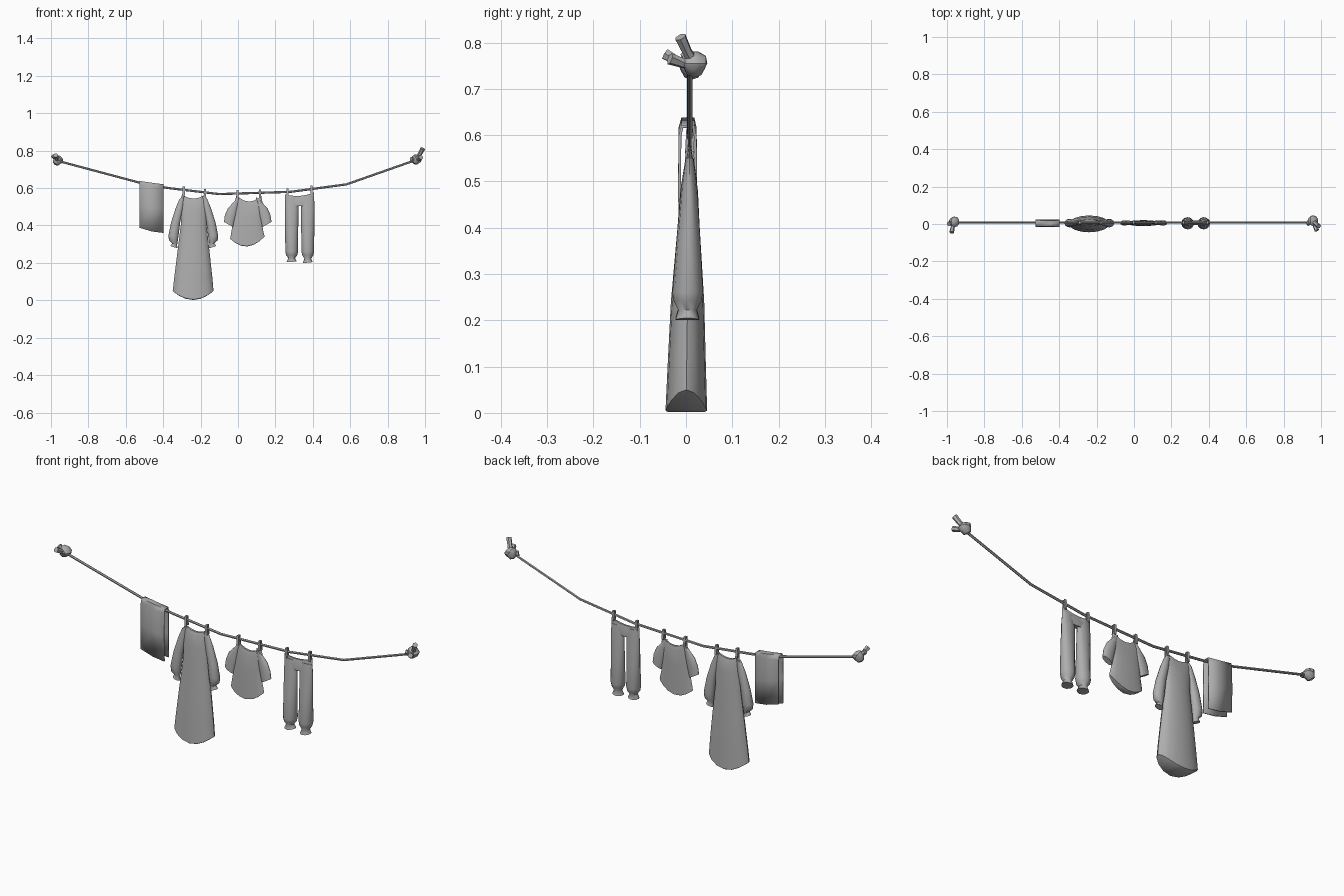
import bpy, bmesh, math
from mathutils import Vector

if "Cube" in bpy.data.objects:
    bpy.data.objects.remove(bpy.data.objects["Cube"])

GREY = 0.42
mat = bpy.data.materials.new("plain grey")
mat.use_nodes = True
mat.diffuse_color = (GREY, GREY, GREY, 1)
mat.node_tree.nodes["Principled BSDF"].inputs["Base Color"].default_value = (GREY, GREY, GREY, 1)


def finish(name, bm, angle=50):
    bmesh.ops.recalc_face_normals(bm, faces=bm.faces)
    mesh = bpy.data.meshes.new(name)
    bm.to_mesh(mesh)
    bm.free()
    mesh.materials.append(mat)
    obj = bpy.data.objects.new(name, mesh)
    bpy.context.collection.objects.link(obj)
    bpy.ops.object.select_all(action='DESELECT')
    obj.select_set(True)
    bpy.context.view_layer.objects.active = obj
    bpy.ops.object.shade_smooth_by_angle(angle=math.radians(angle))
    return obj


def cloth(name, rings, n=16):
    """Loft of oval rings: x, z, half width, half depth, sag, tilt."""
    bm = bmesh.new()
    loops = []
    for x, z, rx, ry, sag, tilt in rings:
        loop = []
        for i in range(n):
            a = math.tau * i / n
            u, v = math.cos(a), math.sin(a)
            dz = tilt * u - sag * (1 - u * u)
            loop.append(bm.verts.new((x + rx * u, 0.014 * z + ry * v, z + dz)))
        loops.append(loop)
    for a, b in zip(loops, loops[1:]):
        for i in range(n):
            j = (i + 1) % n
            bm.faces.new((a[i], a[j], b[j], b[i]))
    # close both ends with strips running front to back
    for loop in (loops[0], loops[-1]):
        for i in range(n // 2):
            strip = [loop[i], loop[i + 1], loop[n - 1 - i], loop[-i]]
            bm.faces.new(list(dict.fromkeys(strip)))
    return finish(name, bm)


def tube(name, points, radii, sides=6):
    """Round tube through points in space."""
    bm = bmesh.new()
    pts = [Vector(p) for p in points]
    loops = []
    for k, p in enumerate(pts):
        d = (pts[min(k + 1, len(pts) - 1)] - pts[max(k - 1, 0)]).normalized()
        side = d.cross(Vector((0.1, 1, 0.2))).normalized()
        up = d.cross(side)
        angles = [math.tau * i / sides for i in range(sides)]
        loops.append([bm.verts.new(p + radii[k] * (side * math.cos(a) + up * math.sin(a)))
                      for a in angles])
    for a, b in zip(loops, loops[1:]):
        for i in range(sides):
            j = (i + 1) % sides
            bm.faces.new((a[i], a[j], b[j], b[i]))
    bm.faces.new(loops[0])
    bm.faces.new(loops[-1])
    return finish(name, bm)


# Sagging rope
ROPE_Y = 0.008
rope = [(-0.95, 0.742), (-0.5, 0.622), (-0.37, 0.6), (-0.1, 0.568),
        (0.28, 0.58), (0.58, 0.62), (0.95, 0.75)]
tube("rope", [(x, ROPE_Y, z) for x, z in rope], [0.006] * len(rope))


def rope_height(x):
    for (x0, z0), (x1, z1) in zip(rope, rope[1:]):
        if x <= x1:
            return z0 + (z1 - z0) * (x - x0) / (x1 - x0)


# Knots with loose ends
def knot(name, centre, tails):
    bm = bmesh.new()
    bmesh.ops.create_icosphere(bm, subdivisions=2, radius=0.028)
    for v in bm.verts:
        v.co = v.co * (1 + 0.1 * math.sin(90 * v.co.x + 150 * v.co.z)) + Vector(centre)
    finish(name, bm, 30)
    c = Vector(centre)
    for i, tip in enumerate(tails):
        t = Vector(tip)
        mid = c.lerp(t, 0.5) + Vector((0, 0, -0.004))
        tube(f"{name}_tail_{i + 1}", [c, mid, t], [0.014, 0.011, 0.013], 6)


knot("right_knot", (-0.963, 0.012, 0.75), [(-0.975, -0.045, 0.775), (-0.99, 0, 0.775)])
knot("left_knot", (0.955, 0.018, 0.755), [(0.988, -0.012, 0.812), (0.978, -0.035, 0.765),
                                         (0.925, 0, 0.755)])

# Towel folded over the rope
bm = bmesh.new()
columns = [(-0.527, 0.636, 0.388), (-0.46, 0.626, 0.368), (-0.398, 0.618, 0.36)]
rows = []
for x, top, low in columns:
    profile = [(-0.013, low), (-0.014, (top + low) / 2), (-0.013, top - 0.02), (-0.008, top),
               (0.016, top), (0.02, top - 0.02), (0.021, (top + low) / 2), (0.02, low + 0.008)]
    rows.append([bm.verts.new((x, y, z)) for y, z in profile])
for a, b in zip(rows, rows[1:]):
    for i in range(len(a) - 1):
        bm.faces.new((a[i], a[i + 1], b[i + 1], b[i]))
towel = finish("towel", bm)
solid = towel.modifiers.new("thickness", 'SOLIDIFY')
solid.thickness = 0.006
solid.offset = 0

# Long dress
cloth("dress_body", [
    (-0.237, 0.566, 0.062, 0.006, 0.022, 0), (-0.237, 0.54, 0.07, 0.012, 0.01, 0),
    (-0.237, 0.48, 0.068, 0.019, 0, 0), (-0.237, 0.4, 0.069, 0.024, 0, 0),
    (-0.238, 0.24, 0.088, 0.036, 0, 0), (-0.239, 0.12, 0.102, 0.041, 0.01, 0),
    (-0.24, 0.05, 0.109, 0.045, 0.045, 0), (-0.24, 0.044, 0.102, 0.04, 0.042, 0)])
for name, s in (("right", -1), ("left", 1)):
    x = -0.239
    cloth(f"dress_{name}_sleeve", [
        (x + s * 0.06, 0.55, 0.014, 0.008, 0, -s * 0.008),
        (x + s * 0.073, 0.5, 0.022, 0.014, 0, -s * 0.008),
        (x + s * 0.094, 0.42, 0.025, 0.019, 0, -s * 0.004),
        (x + s * 0.106, 0.345, 0.027, 0.023, 0, 0),
        (x + s * 0.107, 0.315, 0.023, 0.02, 0, s * 0.005),
        (x + s * 0.1, 0.3, 0.013, 0.012, 0, s * 0.005),
        (x + s * 0.103, 0.284, 0.019, 0.016, 0, s * 0.006)], 12)

# Short shirt
cloth("shirt_body", [
    (0.058, 0.56, 0.066, 0.005, 0.032, -0.002), (0.056, 0.52, 0.076, 0.01, 0.01, 0),
    (0.05, 0.44, 0.077, 0.013, 0, 0), (0.05, 0.38, 0.083, 0.015, 0.01, 0),
    (0.05, 0.335, 0.092, 0.016, 0.045, 0.006), (0.05, 0.33, 0.086, 0.012, 0.042, 0.006)])
for name, s in (("right", -1), ("left", 1)):
    x = 0.052
    cloth(f"shirt_{name}_sleeve", [
        (x + s * 0.058, 0.54, 0.014, 0.006, 0, -s * 0.012),
        (x + s * 0.078, 0.5, 0.028, 0.011, 0, -s * 0.008),
        (x + s * 0.093, 0.45, 0.029, 0.013, 0, s * 0.006),
        (x + s * 0.102, 0.405, 0.025, 0.014, 0, s * 0.014)], 12)

# Gathered trousers
cloth("trousers_waist", [
    (0.329, 0.572, 0.077, 0.005, 0.014, 0.005), (0.329, 0.535, 0.078, 0.012, 0.004, 0),
    (0.329, 0.505, 0.07, 0.012, 0, 0)])
for name, x, drop in (("right", 0.287, 0), ("left", 0.373, 0.004)):
    cloth(f"trousers_{name}_leg", [
        (x, 0.55, 0.034, 0.009, 0, 0), (x, 0.49, 0.036, 0.017, 0, 0),
        (x, 0.38, 0.035, 0.025, 0, 0), (x, 0.26, 0.034, 0.033, 0, 0),
        (x, 0.242, 0.03, 0.03, 0, 0), (x, 0.226 - drop, 0.018, 0.02, 0, 0),
        (x, 0.207 - drop, 0.027, 0.026, 0.002, 0.002)], 12)

# Clothes pegs, two legs joined at the top
for i, x in enumerate((-0.29, -0.176, -0.002, 0.117, 0.265, 0.393)):
    z = rope_height(x) + 0.018
    bm = bmesh.new()
    for y in (-0.007, 0.007):
        part = bmesh.ops.create_cube(bm, size=1)["verts"]
        for v in part:
            v.co = (x + v.co.x * 0.011, ROPE_Y + y * (0.8 - v.co.z * 0.4) + v.co.y * 0.006,
                    z - 0.024 + v.co.z * 0.048)
    finish(f"peg_{i + 1}", bm, 30)
